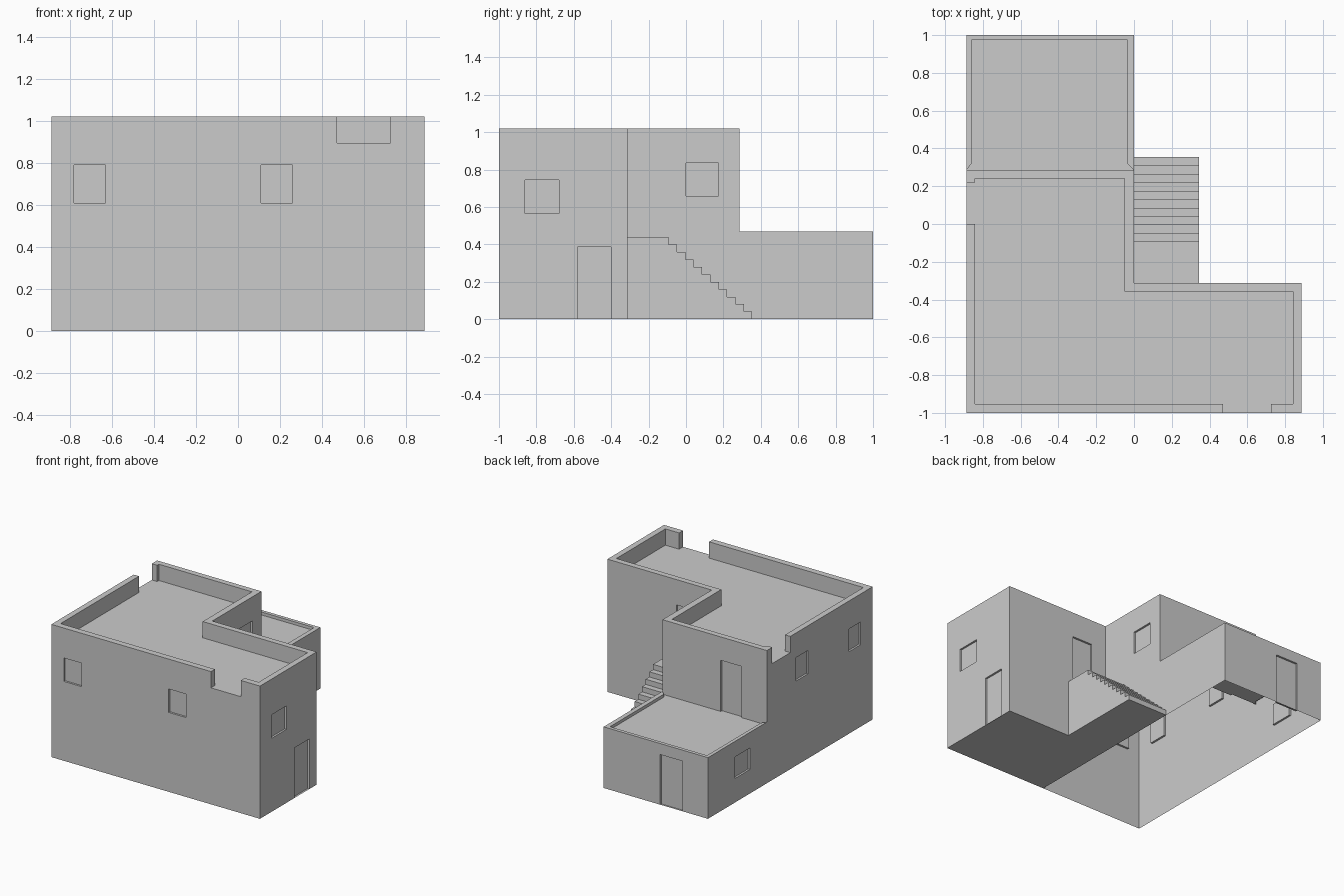
import bpy, bmesh
from mathutils import Vector

if "Cube" in bpy.data.objects:
    bpy.data.objects.remove(bpy.data.objects["Cube"])

X = 0.887                       # half width
YF, YS, YB, YE = -1.0, -0.312, 0.285, 1.0   # front, inner corner, upper back, lower back
ROOF, TOP = 0.895, 1.02         # upper roof and parapet top
LROOF, LTOP = 0.447, 0.47       # terrace roof and lip top
DEPTH = 0.015                   # window and door recess


def make(name, polys):
    bm = bmesh.new()
    for p in polys:
        bm.faces.new([bm.verts.new(v) for v in p])
    bmesh.ops.remove_doubles(bm, verts=bm.verts, dist=1e-5)
    me = bpy.data.meshes.new(name)
    bm.to_mesh(me)
    bm.free()
    ob = bpy.data.objects.new(name, me)
    bpy.context.collection.objects.link(ob)
    return ob


def wall(a, b, z0, z1, openings=()):
    """Wall from a to b (outside on the right) with recessed openings
    given as (low, high, bottom, top) along the wall's own axis."""
    a, b = Vector((*a, 0)), Vector((*b, 0))
    d = (b - a).normalized()
    inward = Vector((-d.y, d.x, 0)) * DEPTH
    k = 0 if abs(d.x) > 0.5 else 1
    ops = []
    for lo, hi, zb, zt in openings:
        u = sorted(((lo - a[k]) * d[k], (hi - a[k]) * d[k]))
        ops.append((u[0], u[1], zb, zt))
    us = sorted({0.0, (b - a).length, *[o[0] for o in ops], *[o[1] for o in ops]})
    zs = sorted({z0, z1, *[o[2] for o in ops], *[o[3] for o in ops]})

    def P(u, z, n=0):
        return a + d * u + Vector((0, 0, z)) + inward * n
    polys = []
    for u0, u1 in zip(us, us[1:]):
        for w0, w1 in zip(zs, zs[1:]):
            um, wm = (u0 + u1) / 2, (w0 + w1) / 2
            if not any(o[0] < um < o[1] and o[2] < wm < o[3] for o in ops):
                polys.append([P(u0, w0), P(u1, w0), P(u1, w1), P(u0, w1)])
    for u0, u1, w0, w1 in ops:
        ring = [(u0, w0), (u1, w0), (u1, w1), (u0, w1)]
        polys.append([P(*r, 1) for r in ring])
        for i in range(4):
            p, q = ring[i], ring[(i + 1) % 4]
            polys.append([P(*p), P(*q), P(*q, 1), P(*p, 1)])
    return polys


def parapet(a, b, c, e, z0, z1, notch=None):
    """Parapet side: outer edge a-b, inner edge c-e, optional gap (start, end)."""
    a, b, c, e = (Vector((*p, 0)) for p in (a, b, c, e))
    outer, inner, tops = [a, b], [c, e], [z1]
    if notch:
        d = (b - a).normalized()
        k = 0 if abs(d.x) > 0.5 else 1
        pts = [[], []]
        for s in notch:
            for lst, base in zip(pts, (a, c)):
                p = base.copy()
                p[k] = s
                lst.append(p)
        outer, inner, tops = [a, *pts[0], b], [c, *pts[1], e], [z1, z0, z1]

    def Z(p, z):
        return (p.x, p.y, z)
    polys = []
    for i, h in enumerate(tops):
        o, p, q, r = outer[i], outer[i + 1], inner[i + 1], inner[i]
        polys.append([Z(o, h), Z(p, h), Z(q, h), Z(r, h)])
        if h > z0:
            polys.append([Z(o, z0), Z(p, z0), Z(p, h), Z(o, h)])
            polys.append([Z(q, z0), Z(r, z0), Z(r, h), Z(q, h)])
    if notch:
        for i, flip in ((1, False), (2, True)):
            f = [Z(outer[i], z0), Z(inner[i], z0), Z(inner[i], z1), Z(outer[i], z1)]
            polys.append(f[::-1] if flip else f)
    return polys


# Walls of both storeys, with windows and doors
make("walls",
     wall((-X, YF), (X, YF), 0, ROOF, [(-.78, -.63, .61, .79), (.11, .26, .61, .79)])
     + wall((X, YF), (X, YS), 0, ROOF, [(-.86, -.68, .565, .745), (-.58, -.4, 0, .385)])
     + wall((X, YS), (0, YS), 0, ROOF, [(.13, .3, .44, .825)])
     + wall((0, YS), (0, YB), 0, ROOF, [(0, .175, .66, .835)])
     + wall((0, YB), (-X, YB), LROOF, ROOF, [(-.67, -.495, LROOF, .84)])
     + wall((-X, YB), (-X, YF), 0, ROOF, [(-.215, -.07, .65, .83), (-.855, -.71, .63, .805)])
     + wall((0, YB), (0, YE), 0, LROOF)
     + wall((0, YE), (-X, YE), 0, LROOF, [(-.67, -.48, 0, .385)])
     + wall((-X, YE), (-X, YB), 0, LROOF, [(.49, .67, .185, .35)]))

# Upper parapet with two gaps
out = [(-X, YF), (X, YF), (X, YS), (0, YS), (0, YB), (-X, YB)]
inn = [(-.842, -.952), (.842, -.952), (.842, -.357), (-.05, -.357), (-.05, .241), (-.842, .241)]
gaps = {0: (.47, .725), 5: (.22, 0)}
polys = []
for i in range(6):
    j = (i + 1) % 6
    polys += parapet(out[i], out[j], inn[i], inn[j], ROOF, TOP, gaps.get(i))
make("upper_parapet", polys)
make("upper_roof", [[(x, y, ROOF) for x, y in inn]])

# Terrace lip, tapering out where it meets the tall block
out = [(0, YB), (0, YE), (-X, YE), (-X, YB)]
inn = [(-.035, .32), (-.035, .973), (-.86, .973), (-.86, .32)]
polys = []
for i in range(3):
    polys += parapet(out[i], out[i + 1], inn[i], inn[i + 1], LROOF, LTOP)
for p, q in ((inn[0], out[0]), (out[3], inn[3])):
    polys.append([(*p, LROOF), (*q, LROOF), (*q, LTOP), (*p, LTOP)])
make("terrace_lip", polys)
make("terrace_roof", [[(x, y, LROOF) for x, y in [out[0], *inn, out[3]]]])

# Floor under the side wing
make("wing_floor", [[(0, YF, 0), (0, YS, 0), (X, YS, 0), (X, YF, 0)]])

# Outside stairs with landing
W, N, RISE, RUN = 0.345, 11, 0.04, 0.0447
prof = [(YS, 0), (YS, N * RISE)]
y = -0.093
for i in range(N, 0, -1):
    prof += [(y, i * RISE), (y, (i - 1) * RISE)]
    y += RUN
steps = [[(W, p, z) for p, z in reversed(prof)]]
for p, q in zip(prof[1:], prof[2:] + prof[:1]):
    steps.append([(0, *p), (W, *p), (W, *q), (0, *q)])
make("stairs", steps)
